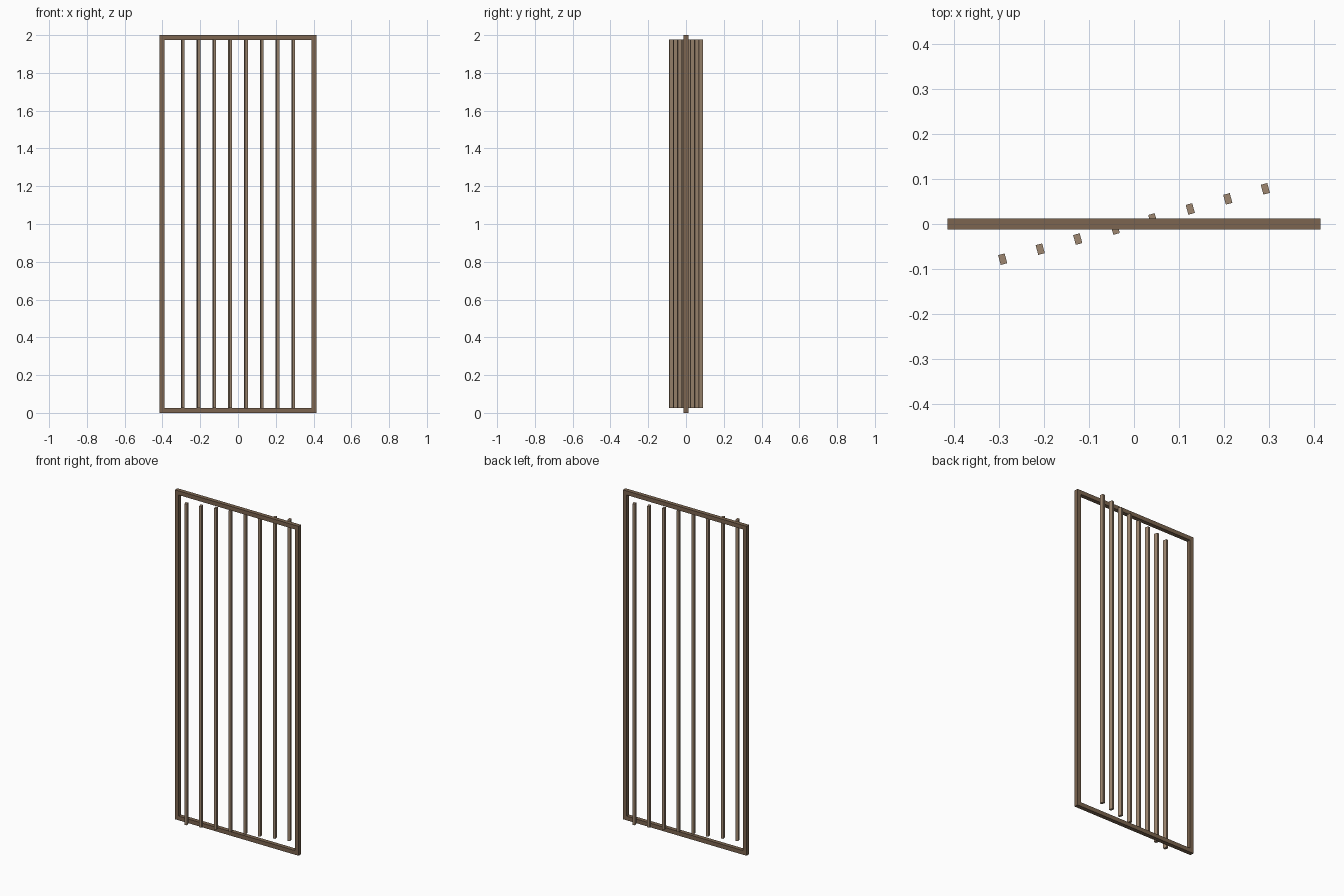
import bpy
from math import radians, sin, cos

if "Cube" in bpy.data.objects:
    bpy.data.objects.remove(bpy.data.objects["Cube"])

W, H, T = 0.83, 2.0, 0.025      # frame width, height, bar thickness
ANGLE = radians(15)             # turn of the slat panel about z
COUNT, PITCH = 8, 0.0865


def material(name, color):
    m = bpy.data.materials.new(name)
    m.diffuse_color = color
    m.use_nodes = True
    m.node_tree.nodes["Principled BSDF"].inputs["Base Color"].default_value = m.diffuse_color
    return m


def box(name, center, size, mat, turn=0.0):
    bpy.ops.mesh.primitive_cube_add(size=1, location=center, rotation=(0, 0, turn))
    ob = bpy.context.object
    ob.name = name
    ob.scale = size
    bpy.ops.object.transform_apply(location=False, rotation=False, scale=True)
    ob.data.materials.append(mat)
    return ob


frame_wood = material("frame_wood", (0.20, 0.13, 0.08, 1))
slat_wood = material("slat_wood", (0.34, 0.24, 0.16, 1))

# Outer frame: full-width rails with posts between them
for name, z in (("bottom_rail", T / 2), ("top_rail", H - T / 2)):
    box(name, (0, 0, z), (W, T, T), frame_wood)
for name, side in (("left_post", -1), ("right_post", 1)):
    box(name, (side * (W - T) / 2, 0, H / 2), (T, T, H - 2 * T), frame_wood)

# Row of vertical slats, turned together about the centre
for i in range(COUNT):
    r = (i - (COUNT - 1) / 2) * PITCH
    box(f"slat_{i + 1}", (r * cos(ANGLE), r * sin(ANGLE), 1.002),
        (0.015, 0.0225, 1.95), slat_wood, ANGLE)
